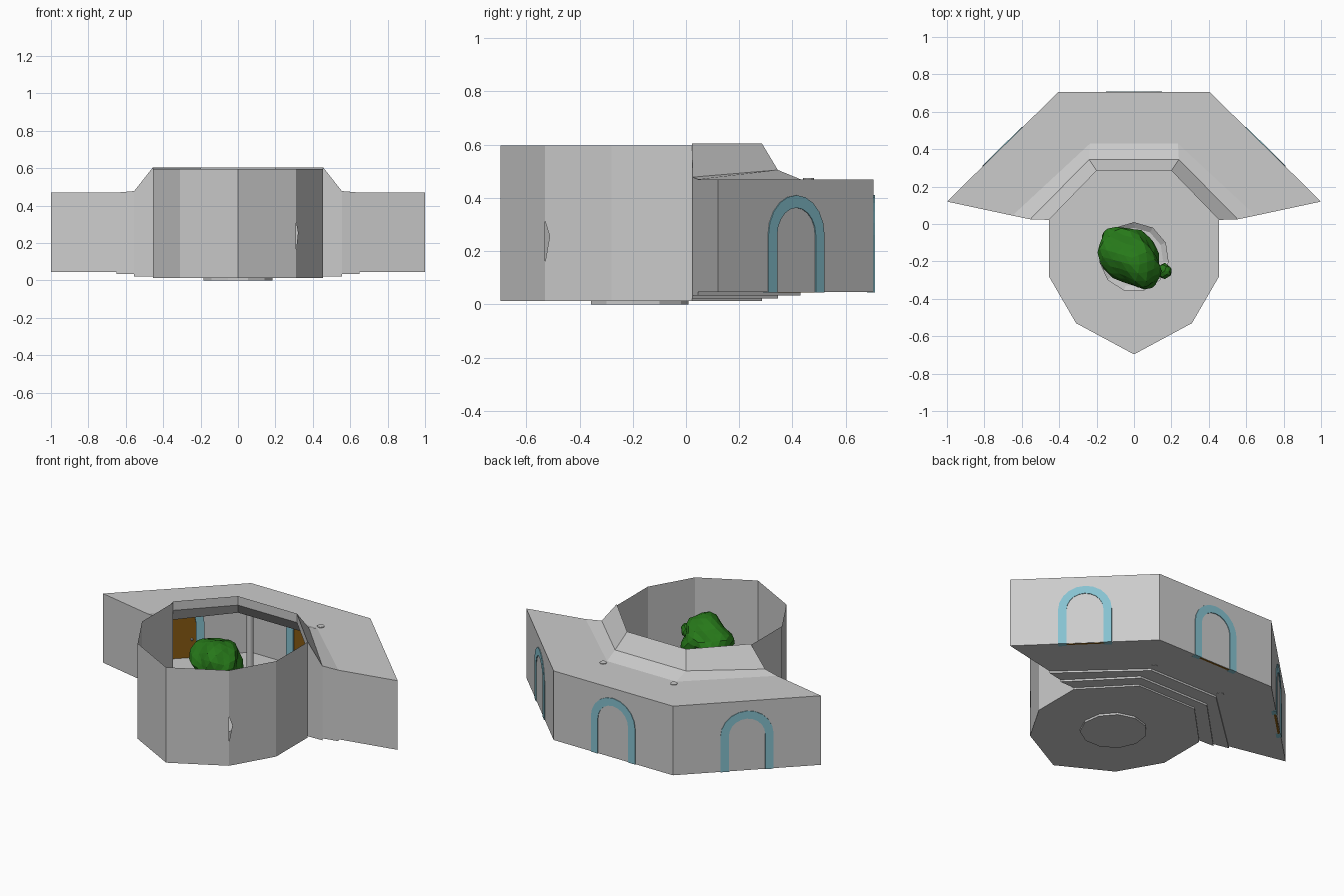
import bpy, bmesh, math
from mathutils import Vector, Matrix

if "Cube" in bpy.data.objects:
    bpy.data.objects.remove(bpy.data.objects["Cube"])


def material(name, rgb):
    m = bpy.data.materials.new(name)
    m.use_nodes = True
    m.diffuse_color = (*rgb, 1)
    m.node_tree.nodes["Principled BSDF"].inputs["Base Color"].default_value = (*rgb, 1)
    return m


STONE = material("pale_stone", (0.6, 0.6, 0.6))
BLUE = material("blue_trim", (0.24, 0.54, 0.63))
WOOD = material("brown_wood", (0.24, 0.1, 0.006))
LEAF = material("leaf_green", (0.02, 0.19, 0.01))


def finish(name, bm, mat, matrix=None):
    bmesh.ops.recalc_face_normals(bm, faces=bm.faces)
    mesh = bpy.data.meshes.new(name)
    bm.to_mesh(mesh)
    bm.free()
    mesh.materials.append(mat)
    ob = bpy.data.objects.new(name, mesh)
    if matrix:
        ob.matrix_world = matrix
    bpy.context.collection.objects.link(ob)


def face(bm, points):
    return bm.faces.new([bm.verts.new(p) for p in points])


def ring(end, mid, z_end, z_mid=None):
    """Four points across the plan, from one wing end to the other."""
    zm = z_end if z_mid is None else z_mid
    return [(-end[0], end[1], z_end), (-mid[0], mid[1], zm),
            (mid[0], mid[1], zm), (end[0], end[1], z_end)]


def loft(name, rings):
    bm = bmesh.new()
    for a, b in zip(rings, rings[1:]):
        for i in range(len(a) - 1):
            face(bm, [a[i], a[i + 1], b[i + 1], b[i]])
    bmesh.ops.remove_doubles(bm, verts=bm.verts, dist=1e-4)
    finish(name, bm, STONE)


# Plan lines of the hall, from the court edge to the outer wall
R1 = ((0.455, 0.022), (0.2, 0.285))
R2 = ((0.555, 0.025), (0.24, 0.345))
R3 = ((0.65, 0.045), (0.235, 0.43))
R4 = ((1.0, 0.12), (0.405, 0.705))
PLAN = [R1, R2, R3, R4]
COURT_Z, WALL_TOP, EAVE = 0.012, 0.597, 0.47
STEPS = [0.022, 0.034, 0.046]
ROOF = [0.605, 0.478, EAVE, EAVE]

# Roof with a raised inner lip and its underside
loft("hall_roof", [ring(*R3, 0.455), ring(*R2, 0.455, 0.47), ring(*R1, 0.55),
                   ring(*R1, ROOF[0]), ring(*R2, ROOF[1], 0.505),
                   ring(*R3, EAVE), ring(*R4, EAVE)])

# Steps rising from the court to the hall floor
levels = [ring(*R1, COURT_Z)]
for inner, outer, z in zip(PLAN, PLAN[1:], STEPS):
    levels += [ring(*inner, z), ring(*outer, z)]
loft("hall_steps", levels)

# Outer walls and wing end walls
loft("hall_wall", [ring(*R4, STEPS[-1]), ring(*R4, EAVE)])
for side, label in ((1, "left"), (-1, "right")):
    bm = bmesh.new()
    for i in range(3):
        (x0, y0), (x1, y1) = PLAN[i][0], PLAN[i + 1][0]
        face(bm, [(side * x0, y0, STEPS[i]), (side * x1, y1, STEPS[i]),
                  (side * x1, y1, ROOF[i + 1]), (side * x0, y0, ROOF[i])])
    finish(label + "_wing_end_wall", bm, STONE)

# Court wall: each panel carries half a star opening at its shared corners
half = [(0.455, 0.022), (0.455, -0.28), (0.31, -0.53)]
corners = half + [(0, -0.697)] + [(-x, y) for x, y in reversed(half)]
STAR_Z, ARM, NOTCH = 0.235, 0.08, 0.021
half_star = [(0, -ARM), (NOTCH, -NOTCH), (ARM, 0), (NOTCH, NOTCH), (0, ARM)]
bm = bmesh.new()
for i, (a, b) in enumerate(zip(corners, corners[1:])):
    a, b = Vector(a), Vector(b)
    length = (b - a).length
    outline = [(0, COURT_Z), (length, COURT_Z)]
    if i < len(corners) - 2:
        outline += [(length - s, STAR_Z + z) for s, z in half_star]
    outline += [(length, WALL_TOP), (0, WALL_TOP)]
    if i > 0:
        outline += [(s, STAR_Z + z) for s, z in reversed(half_star)]
    panel = face(bm, [(*(a + (b - a) * s / length), z) for s, z in outline])
    bmesh.ops.triangulate(bm, faces=[panel])
finish("court_wall", bm, STONE)

bm = bmesh.new()
face(bm, [(x, y, COURT_Z) for x, y in corners]
     + [(-R1[1][0], R1[1][1], COURT_Z), (*R1[1], COURT_Z)])
finish("court_floor", bm, STONE)


# Doors with arched trim
def extrude(bm, depth):
    out = bmesh.ops.extrude_face_region(bm, geom=bm.faces[:])
    moved = [v for v in out["geom"] if isinstance(v, bmesh.types.BMVert)]
    bmesh.ops.translate(bm, verts=moved, vec=(0, depth, 0))


def arch_line(r, y, base=0.045, spring=0.26, n=10):
    arc = [(r * math.cos(math.pi * k / n), y, spring + r * math.sin(math.pi * k / n))
           for k in range(n + 1)]
    return [(r, y, base)] + arc + [(-r, y, base)]


def doorway(label, cx, cy, nx, ny):
    turn = math.atan2(-nx, ny)
    place = Matrix.Translation((cx, cy, 0)) @ Matrix.Rotation(turn, 4, "Z")
    bm = bmesh.new()
    outer, inner = arch_line(0.15, -0.004), arch_line(0.103, -0.004)
    for k in range(len(outer) - 1):
        face(bm, [outer[k], outer[k + 1], inner[k + 1], inner[k]])
    bmesh.ops.remove_doubles(bm, verts=bm.verts, dist=1e-4)
    extrude(bm, 0.03)
    finish(label + "_door_arch", bm, BLUE, place)
    bm = bmesh.new()
    face(bm, arch_line(0.108, 0.003))
    extrude(bm, 0.012)
    finish(label + "_door", bm, WOOD, place)
    bm = bmesh.new()
    bmesh.ops.create_icosphere(bm, subdivisions=1, radius=0.009,
                               matrix=Matrix.Translation((-0.08, 0.022, 0.16)))
    finish(label + "_door_knob", bm, STONE, place)


doorway("back", 0, 0.705, 0, -1)
for side, label in ((1, "left"), (-1, "right")):
    doorway(label, side * 0.7025, 0.4125, -side * 0.585, -0.595)


def post(x, y, z0, z1, r0, r1, sides, turn=0.0):
    bm = bmesh.new()
    place = Matrix.Translation((x, y, (z0 + z1) / 2)) @ Matrix.Rotation(turn, 4, "Z")
    bmesh.ops.create_cone(bm, cap_ends=True, segments=sides, radius1=r0, radius2=r1,
                          depth=z1 - z0, matrix=place)
    return bm


# Hall columns, their tops just through the roof
for side, label in ((1, "left"), (-1, "right")):
    finish(label + "_column", post(side * 0.24, 0.46, 0.044, 0.474, 0.02, 0.02, 12), STONE)

# Planter with a raised rim
bm = post(0, -0.177, 0, 0.09, 0.187, 0.187, 11)
top = max(bm.faces, key=lambda f: f.calc_center_median().z)
bmesh.ops.rotate(bm, verts=bm.verts, cent=(0, -0.177, 0),
                 matrix=Matrix.Rotation(math.pi / 2 - math.atan2(
                     bm.verts[0].co.y + 0.177, bm.verts[0].co.x)
                     if bm.verts.ensure_lookup_table() is None else 0, 3, "Z"))
bmesh.ops.inset_region(bm, faces=[top], thickness=0.03)
bmesh.ops.translate(bm, verts=top.verts[:], vec=(0, 0, -0.02))
finish("planter", bm, STONE)

# Tree trunk and leafy crown
finish("tree_trunk", post(0, -0.177, 0.07, 0.4, 0.045, 0.035, 8), STONE)


def clump(name, center, size, turn, detail):
    bm = bmesh.new()
    bmesh.ops.create_icosphere(bm, subdivisions=detail, radius=1)
    for v in bm.verts:
        x, y, z = v.co
        v.co *= 1 + 0.07 * (math.sin(4 * x + 3 * y) + math.sin(5 * y - 4 * z + 1)
                            + math.sin(5 * z + 3 * x + 2))
    place = (Matrix.Translation(center) @ Matrix.Rotation(turn, 4, "Z")
             @ Matrix.Diagonal((*size, 1)))
    bmesh.ops.transform(bm, matrix=place, verts=bm.verts)
    finish(name, bm, LEAF)


clump("tree_crown", (-0.01, -0.18, 0.43), (0.195, 0.135, 0.13), -0.75, 3)
clump("crown_sprig", (0.165, -0.25, 0.42), (0.04, 0.04, 0.04), 0, 2)
